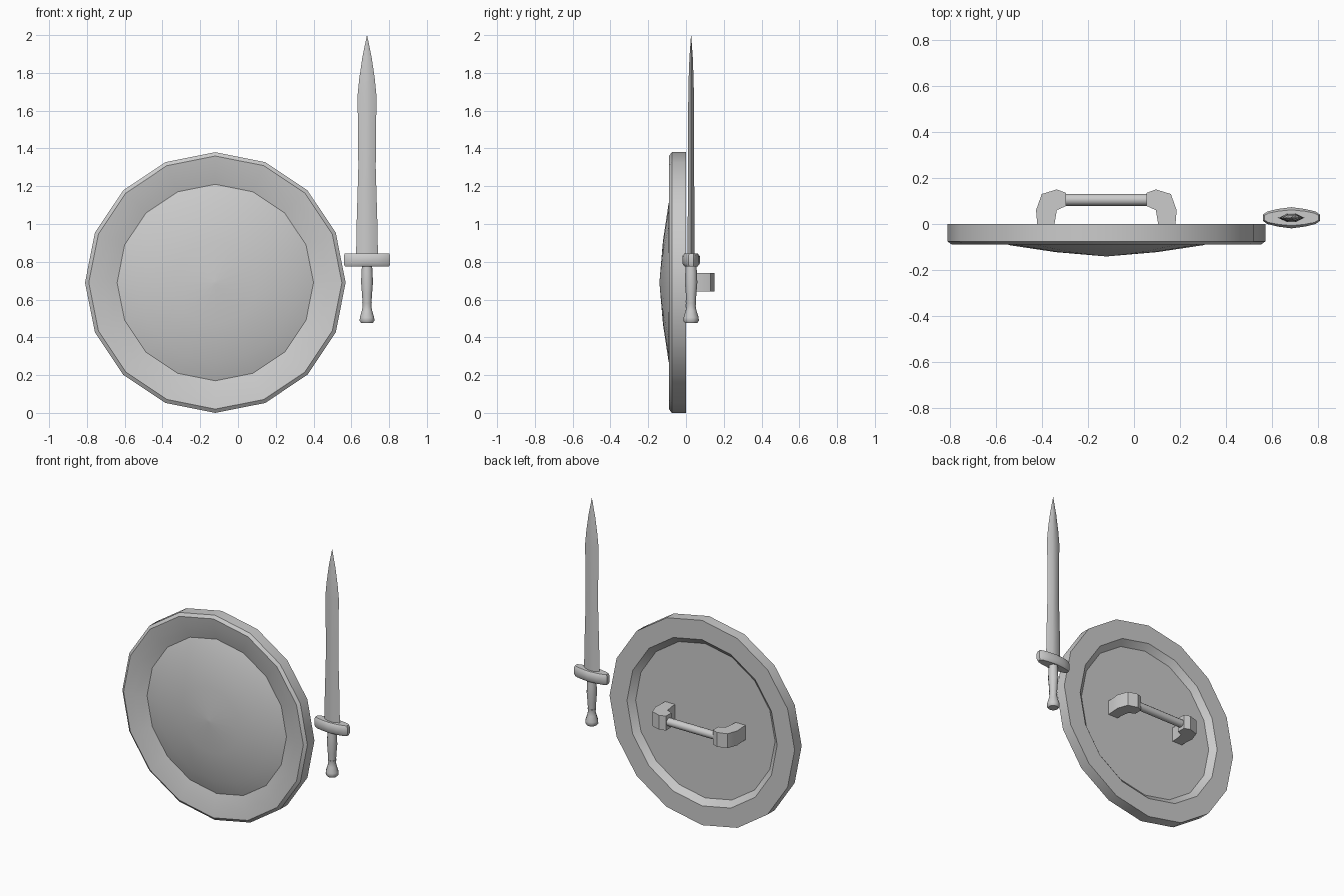
import bpy, bmesh, math
from mathutils import Vector

if "Cube" in bpy.data.objects:
    bpy.data.objects.remove(bpy.data.objects["Cube"], do_unlink=True)

grey = bpy.data.materials.new("plain grey")
grey.use_nodes = True
GREY = (0.6, 0.6, 0.6, 1)
grey.diffuse_color = GREY
grey.node_tree.nodes["Principled BSDF"].inputs["Base Color"].default_value = GREY


def loft(name, rings, angle=30):
    """Skin a list of equal-length point rings and cap both ends."""
    bm = bmesh.new()
    loops = [[bm.verts.new(p) for p in ring] for ring in rings]
    for a, b in zip(loops, loops[1:]):
        for i in range(len(a)):
            j = (i + 1) % len(a)
            bm.faces.new((a[i], a[j], b[j], b[i]))
    bm.faces.new(loops[0])
    bm.faces.new(loops[-1])
    bmesh.ops.remove_doubles(bm, verts=bm.verts, dist=0.0001)
    bmesh.ops.recalc_face_normals(bm, faces=bm.faces)
    mesh = bpy.data.meshes.new(name)
    bm.to_mesh(mesh)
    bm.free()
    mesh.materials.append(grey)
    ob = bpy.data.objects.new(name, mesh)
    bpy.context.collection.objects.link(ob)
    bpy.ops.object.select_all(action='DESELECT')
    bpy.context.view_layer.objects.active = ob
    ob.select_set(True)
    bpy.ops.object.shade_smooth_by_angle(angle=math.radians(angle))
    return ob


def circle(n, r, turn=0):
    return [(r * math.cos(math.tau * (i + turn) / n),
             r * math.sin(math.tau * (i + turn) / n)) for i in range(n)]


# Shield: 16-sided disc, profile runs from the front boss to the back floor
SX, SZ = -0.12, 0.69
profile = [(0.01, -0.14), (0.22, -0.122), (0.42, -0.092), (0.52, -0.055),
           (0.60, -0.078), (0.67, -0.09), (0.69, -0.075), (0.69, 0),
           (0.56, 0), (0.52, -0.035)]
loft("shield", [[(SX + u, y, SZ + v) for u, v in circle(16, r)] for r, y in profile])

# Handle: two curved brackets and a round grip
bracket = [(0.3, -0.04), (0.3, 0.0), (0.305, 0.06), (0.28, 0.13), (0.215, 0.15),
           (0.175, 0.135), (0.175, 0.078), (0.215, 0.06), (0.225, 0.0), (0.225, -0.04)]
for side, label in ((1, "left"), (-1, "right")):
    loft(label + "_handle_bracket",
         [[(SX + side * x, y, z) for x, y in bracket] for z in (0.643, 0.74)])
loft("handle_grip", [[(SX + x, 0.105 + u, SZ + v) for u, v in circle(12, 0.026)]
                     for x in (-0.19, 0.19)], 40)

# Sword: blade, crossguard, grip and pommel share one upright axis
WX, WY = 0.683, 0.027


def blade_ring(z, w, t):
    flat = 0.35 * w
    pts = [(-w, 0), (-flat, -t), (flat, -t), (w, 0), (flat, t), (-flat, t)]
    return [(WX + x, WY + y, z) for x, y in pts]


loft("sword_blade", [blade_ring(*s) for s in (
    (0.82, 0.058, 0.018), (1.0, 0.055, 0.018), (1.3, 0.046, 0.016),
    (1.68, 0.05, 0.015), (1.77, 0.041, 0.013), (1.88, 0.025, 0.009),
    (2.0, 0.0005, 0.0005))], 35)

quarter = [(0.123, 0.014), (0.105, 0.027), (0.06, 0.038), (0, 0.046)]
half = quarter + [(-x, y) for x, y in quarter[-2::-1]]
outline = half + [(-x, -y) for x, y in half]
loft("crossguard", [[(WX + x * sx, WY + y * sy, z) for x, y in outline]
                    for z, sx, sy in ((0.775, 0.95, 0.75), (0.79, 1, 1),
                                      (0.83, 1, 1), (0.845, 0.95, 0.75))], 50)


def turned(name, stations, n=10):
    loft(name, [[(WX + u, WY + v, z) for u, v in circle(n, r, 0.5)]
                for z, r in stations], 40)


turned("sword_grip", [(0.57, 0.024), (0.63, 0.028), (0.69, 0.033), (0.74, 0.031),
                      (0.785, 0.028)])
turned("pommel", [(0.475, 0.032), (0.488, 0.041), (0.505, 0.04), (0.54, 0.029),
                  (0.565, 0.024), (0.585, 0.027)])
